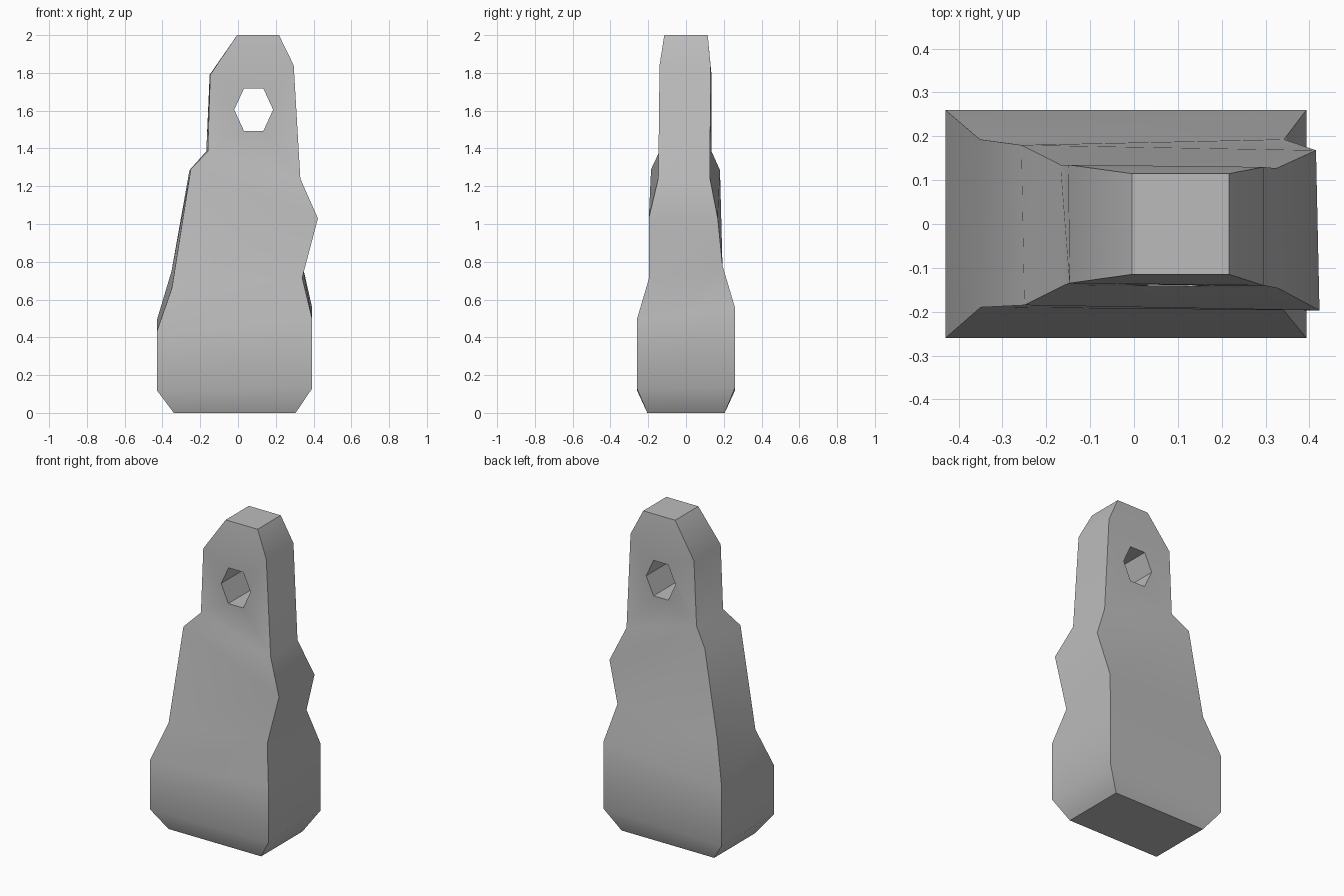
import bpy
import bmesh
import math

cube = bpy.data.objects.get("Cube")
if cube:
    bpy.data.objects.remove(cube)

grey = bpy.data.materials.new("plain grey")
grey.use_nodes = True
colour = (0.5, 0.5, 0.5, 1)
grey.diffuse_color = colour
grey.node_tree.nodes["Principled BSDF"].inputs["Base Color"].default_value = colour


def make_object(name, bm):
    bmesh.ops.recalc_face_normals(bm, faces=bm.faces)
    mesh = bpy.data.meshes.new(name)
    bm.to_mesh(mesh)
    bm.free()
    mesh.materials.append(grey)
    obj = bpy.data.objects.new(name, mesh)
    bpy.context.collection.objects.link(obj)
    return obj


# Profiles up each vertical corner of the weight: (x, y, z)
right_front = [(-.34, -.205, 0), (-.43, -.26, .12), (-.43, -.26, .43), (-.35, -.19, .66),
               (-.25, -.185, 1.29), (-.16, -.14, 1.385), (-.147, -.135, 1.79), (-.005, -.115, 2)]
right_back = [(-.34, .205, 0), (-.43, .26, .12), (-.43, .26, .49), (-.352, .193, .75),
              (-.257, .18, 1.285), (-.168, .135, 1.385), (-.15, .135, 1.79), (-.005, .115, 2)]
left_front = [(.305, -.205, 0), (.393, -.26, .13), (.393, -.26, .495), (.34, -.195, .715),
              (.423, -.197, 1.03), (.33, -.147, 1.24), (.295, -.14, 1.84), (.217, -.115, 2)]
left_back = [(.305, .205, 0), (.393, .26, .135), (.393, .26, .555), (.342, .193, .78),
             (.415, .168, 1.03), (.325, .127, 1.24), (.295, .13, 1.84), (.217, .115, 2)]

# Body: four-cornered rings joined from bottom to top
bm = bmesh.new()
rings = [[bm.verts.new(p) for p in ring]
         for ring in zip(right_front, left_front, left_back, right_back)]
bm.faces.new(rings[0])
bm.faces.new(rings[-1])
for low, high in zip(rings, rings[1:]):
    for i in range(4):
        j = (i + 1) % 4
        bm.faces.new((low[i], low[j], high[j], high[i]))
body = make_object("weight_body", bm)

# Six-sided hole through the neck
bm = bmesh.new()
ends = [[bm.verts.new((.083 + .103 * math.cos(i * math.pi / 3), y,
                       1.605 + .129 * math.sin(i * math.pi / 3))) for i in range(6)]
        for y in (-.4, .4)]
bm.faces.new(ends[0])
bm.faces.new(ends[1])
for i in range(6):
    j = (i + 1) % 6
    bm.faces.new((ends[0][i], ends[0][j], ends[1][j], ends[1][i]))
cutter = make_object("hole_cutter", bm)
cutter.hide_render = True

bpy.context.view_layer.objects.active = body
cut = body.modifiers.new("hole", "BOOLEAN")
cut.operation = "DIFFERENCE"
cut.solver = "EXACT"
cut.object = cutter
bpy.ops.object.modifier_apply(modifier=cut.name)
bpy.data.objects.remove(cutter)

# Soft bends, crisp corners
bpy.ops.object.select_all(action="DESELECT")
body.select_set(True)
bpy.ops.object.shade_smooth_by_angle(angle=math.radians(45))
